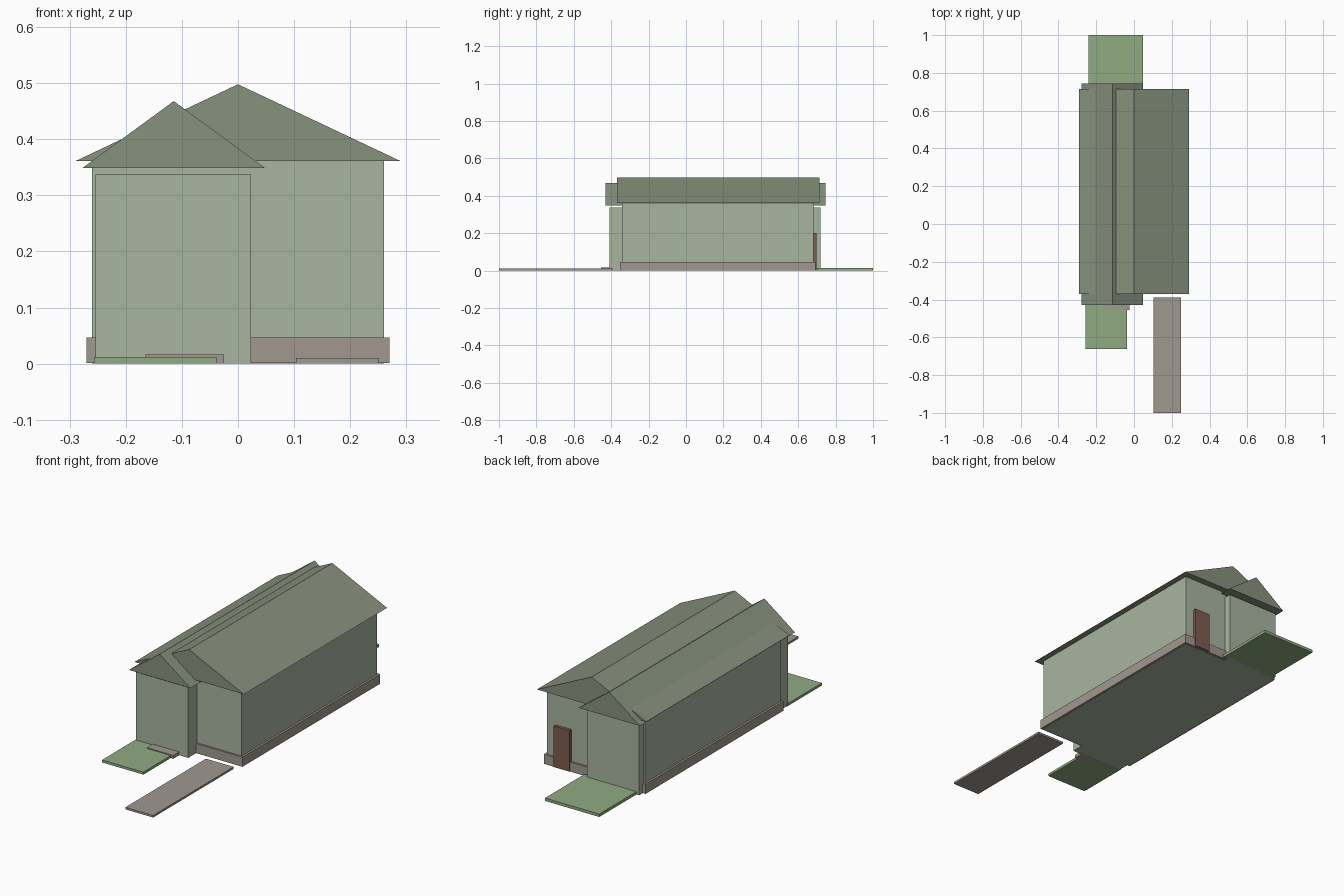
import bpy
import bmesh

cube = bpy.data.objects.get("Cube")
if cube:
    bpy.data.objects.remove(cube, do_unlink=True)


def material(name, rgb):
    """Flat material from 8-bit sRGB values."""
    linear = [((c / 255 + 0.055) / 1.055) ** 2.4 for c in rgb]
    mat = bpy.data.materials.new(name)
    mat.use_nodes = True
    mat.diffuse_color = (*linear, 1)
    bsdf = mat.node_tree.nodes["Principled BSDF"]
    bsdf.inputs["Base Color"].default_value = (*linear, 1)
    return mat


sage = material("sage wall", (168, 181, 160))
moss = material("moss roof", (135, 145, 125))
stone = material("warm stone", (160, 152, 144))
grass = material("lawn green", (144, 171, 130))
wood = material("door brown", (125, 93, 79))


def extrude_profile(name, profile, y0, y1, mat):
    """Sweep an x-z outline along y into a closed solid."""
    bm = bmesh.new()
    face = bm.faces.new([bm.verts.new((x, y0, z)) for x, z in profile])
    swept = bmesh.ops.extrude_face_region(bm, geom=[face])["geom"]
    verts = [v for v in swept if isinstance(v, bmesh.types.BMVert)]
    bmesh.ops.translate(bm, verts=verts, vec=(0, y1 - y0, 0))
    bmesh.ops.recalc_face_normals(bm, faces=bm.faces)
    mesh = bpy.data.meshes.new(name)
    bm.to_mesh(mesh)
    bm.free()
    mesh.materials.append(mat)
    obj = bpy.data.objects.new(name, mesh)
    bpy.context.collection.objects.link(obj)
    return obj


def box(name, x0, x1, y0, y1, z0, z1, mat):
    return extrude_profile(name, [(x0, z0), (x1, z0), (x1, z1), (x0, z1)], y0, y1, mat)


def gable_roof(name, x0, x1, y0, y1, eave, ridge, mat):
    outline = [(x0, eave), (x1, eave), ((x0 + x1) / 2, ridge)]
    return extrude_profile(name, outline, y0, y1, mat)


# Main house
box("main_walls", -0.26, 0.26, -0.343, 0.683, 0, 0.361, sage)
box("foundation", -0.27, 0.27, -0.352, 0.692, 0.001, 0.047, stone)
gable_roof("main_roof", -0.29, 0.29, -0.37, 0.715, 0.361, 0.498, moss)

# Long wing running through the house
box("wing_walls", -0.254, 0.023, -0.41, 0.718, 0, 0.337, sage)
gable_roof("wing_roof", -0.277, 0.048, -0.43, 0.745, 0.349, 0.468, moss)

# Back door
box("back_door", 0.13, 0.213, 0.68, 0.698, 0.003, 0.2, wood)

# Grounds
box("front_step", -0.165, -0.025, -0.455, -0.4, 0, 0.016, stone)
box("front_path", 0.103, 0.25, -1, -0.39, 0, 0.01, stone)
box("front_lawn", -0.257, -0.038, -0.663, -0.4, 0, 0.012, grass)
box("back_lawn", -0.24, 0.048, 0.7, 1, 0, 0.014, grass)
